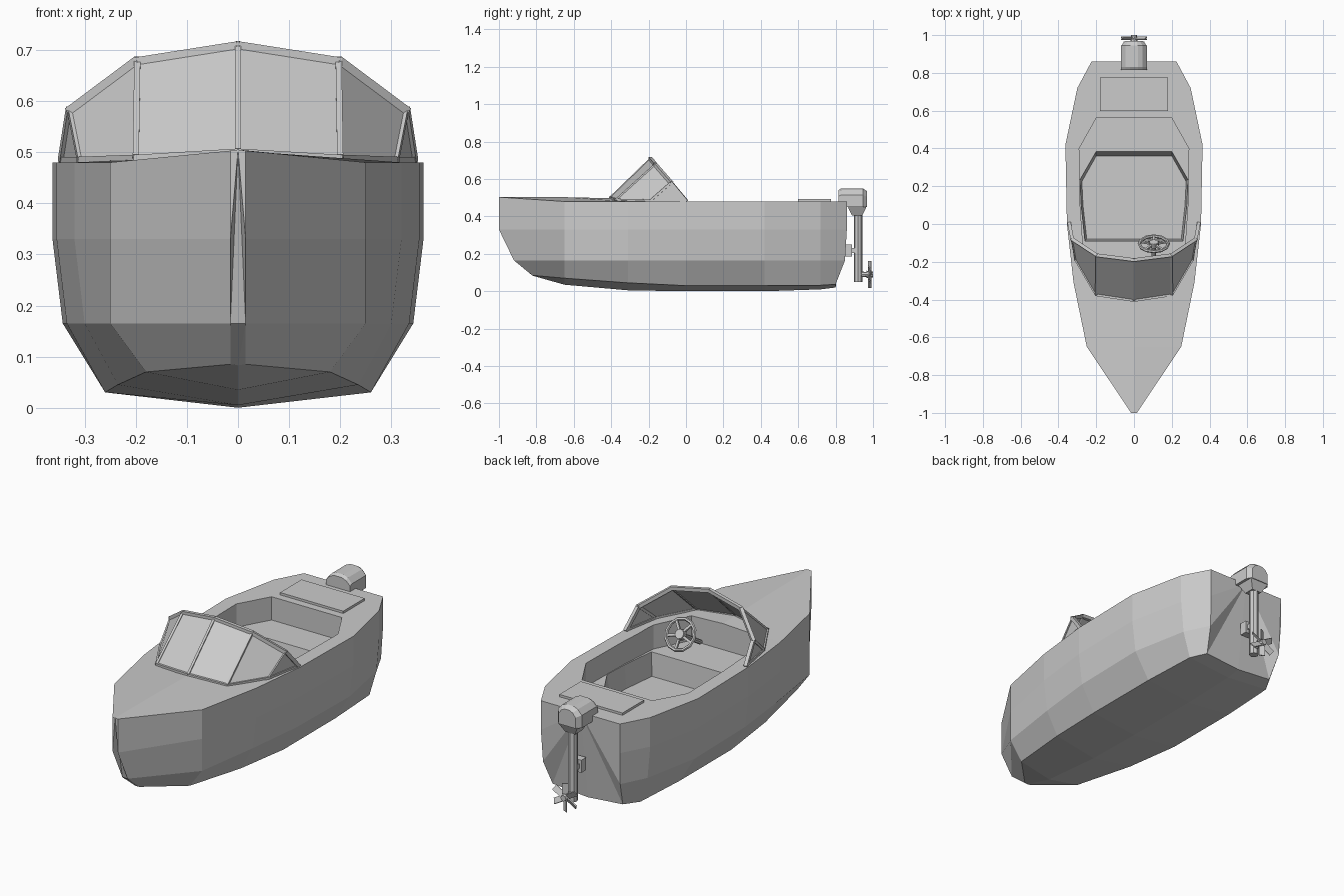
import bpy, bmesh, math
from mathutils import Vector, Matrix

scene = bpy.context.scene
if "Cube" in scene.objects:
    bpy.data.objects.remove(scene.objects["Cube"], do_unlink=True)

grey = bpy.data.materials.new("plain grey")
grey.use_nodes = True
colour = (0.6, 0.6, 0.6, 1)
grey.diffuse_color = colour
grey.node_tree.nodes["Principled BSDF"].inputs["Base Color"].default_value = colour


def finish(name, bm):
    bmesh.ops.recalc_face_normals(bm, faces=bm.faces)
    mesh = bpy.data.meshes.new(name)
    bm.to_mesh(mesh)
    bm.free()
    mesh.materials.append(grey)
    ob = bpy.data.objects.new(name, mesh)
    scene.collection.objects.link(ob)
    return ob


def loft(bm, rings):
    """Skin closed rings of points and cap both ends."""
    loops = [[bm.verts.new(p) for p in r] for r in rings]
    for a, b in zip(loops, loops[1:]):
        for i in range(len(a)):
            j = (i + 1) % len(a)
            bm.faces.new((a[i], a[j], b[j], b[i]))
    bm.faces.new(loops[0])
    bm.faces.new(loops[-1])


def box(bm, size, centre, rot=Matrix()):
    m = Matrix.Translation(centre) @ rot @ Matrix.Diagonal((*size, 1))
    bmesh.ops.create_cube(bm, size=1, matrix=m)


def bar(bm, p, q, thick):
    p, q = Vector(p), Vector(q)
    d = q - p
    box(bm, (thick, thick, d.length + thick / 2), (p + q) / 2,
        d.to_track_quat('Z', 'Y').to_matrix().to_4x4())


def tube(bm, p, q, r1, r2, sides):
    p, q = Vector(p), Vector(q)
    d = q - p
    m = Matrix.Translation((p + q) / 2) @ d.to_track_quat('Z', 'Y').to_matrix().to_4x4()
    bmesh.ops.create_cone(bm, cap_ends=True, segments=sides, radius1=r1,
                          radius2=r2, depth=d.length, matrix=m)


def mirrored(half):
    return half + [(-x, y) for x, y in reversed(half)]


# Hull: each station is deck, low and chine half width, chine and keel height,
# deck edge and deck centre height, then fore-aft shift of low and chine points
stations = [
    (-1.0, .015, .015, .015, .085, .083, .503, .505, .08, .18),
    (-.65, .25, .25, .18, .07, .035, .48, .503, 0, 0),
    (-.31, .32, .30, .235, .045, .005, .48, .495, 0, 0),
    (0, .355, .335, .26, .03, 0, .48, .48, 0, 0),
    (.42, .363, .343, .26, .03, 0, .48, .48, 0, 0),
    (.72, .30, .285, .245, .032, .01, .48, .48, 0, 0),
    (.86, .225, .22, .20, .037, .02, .48, .48, -.01, -.06),
]
rings = []
for y, w, lw, cw, cz, kz, ez, mz, ls, cs in stations:
    side = [(w, y, ez), (w, y, .33), (lw, y + ls, .165), (cw, y + cs, cz)]
    rings.append([(0, y, mz)] + side + [(0, y + cs, kz)]
                 + [(-x, b, c) for x, b, c in reversed(side)])
bm = bmesh.new()
loft(bm, rings)
bmesh.ops.triangulate(bm, faces=[f for f in bm.faces if len(f.verts) > 4])
hull = finish("hull", bm)

# Cockpit: wide upper opening with seat ledges, then a sunken foot well
opening = mirrored([(.2, .56), (.29, .40), (.285, .1), (.27, -.12), (.18, -.30)])
well_top = mirrored([(.2, .385), (.286, .235), (.28, .1), (.26, -.09)])
well_floor = mirrored([(.2, .36), (.276, .225), (.27, .1), (.25, -.08)])
cutters = []
for name, layers in (("opening_cutter", [(opening, .36), (opening, .7)]),
                     ("well_cutter", [(well_floor, .24), (well_top, .365)])):
    bm = bmesh.new()
    loft(bm, [[(x, y, z) for x, y in pts] for pts, z in layers])
    cutter = finish(name, bm)
    cutter.hide_render = True
    mod = hull.modifiers.new(name, 'BOOLEAN')
    mod.operation, mod.solver, mod.object = 'DIFFERENCE', 'EXACT', cutter
    cutters.append(cutter)
cut = bpy.data.meshes.new_from_object(
    hull.evaluated_get(bpy.context.evaluated_depsgraph_get()))
hull.modifiers.clear()
hull.data = cut
for c in cutters:
    bpy.data.objects.remove(c, do_unlink=True)

# Rear deck hatch
bm = bmesh.new()
box(bm, (.36, .175, .016), (0, .687, .484))
finish("rear_hatch", bm)

# Windscreen: panes between a base line on the deck and a raked top line
top = [(0, -.19, .708), (.197, -.165, .677), (.327, -.08, .58), (.342, 0, .484)]
base = [(0, -.405, .50), (.2, -.375, .488), (.308, -.19, .484), (.342, 0, .484)]
panes, frame = bmesh.new(), bmesh.new()
for s in (1, -1):
    t, b = ([(s * x, y, z) for x, y, z in line] for line in (top, base))
    for i in range(3):
        pts = [b[i], b[i + 1], t[i + 1], t[i]]
        panes.faces.new([panes.verts.new(p) for p in (pts if i < 2 else [pts[0], pts[1], pts[3]])])
        bar(frame, t[i], t[i + 1], .018)
        bar(frame, b[i], b[i + 1], .014)
        if i or s > 0:
            bar(frame, b[i], t[i], .012)
glass = finish("windscreen_panes", panes)
thick = glass.modifiers.new("thickness", 'SOLIDIFY')
thick.thickness, thick.offset = .004, 0
finish("windscreen_frame", frame)

# Steering wheel: rim, spokes, hub and column in a tilted plane
bm = bmesh.new()
segs, rim_r = 12, .077
loops = []
for i in range(segs):
    a = math.tau * i / segs
    loops.append([bm.verts.new(((rim_r + .009 * math.cos(c)) * math.cos(a),
                                (rim_r + .009 * math.cos(c)) * math.sin(a), .009 * math.sin(c)))
                  for c in (math.tau * k / 6 for k in range(6))])
for i in range(segs):
    p, q = loops[i], loops[(i + 1) % segs]
    for k in range(6):
        bm.faces.new((p[k], p[k - 1], q[k - 1], q[k]))
for i in range(5):
    a = math.tau * i / 5 + math.pi / 2
    bar(bm, (0, 0, 0), (rim_r * math.cos(a), rim_r * math.sin(a), 0), .012)
tube(bm, (0, 0, -.012), (0, 0, .012), .028, .024, 10)
tube(bm, (0, 0, -.19), (0, 0, 0), .012, .012, 8)
bm.transform(Matrix.Translation((.105, -.105, .485)) @ Matrix.Rotation(math.radians(-58), 4, 'X'))
finish("steering_wheel", bm)

# Outboard motor: arched cowl tapering into the leg
arch = mirrored([(.068, .45), (.068, .515), (.045, .54), (.02, .55)])
bm = bmesh.new()
loft(bm, [[(x * k, y, .45 + (z - .45) * h) for x, z in arch]
          for y, k, h in ((.815, 1, .9), (.83, 1, 1), (.945, 1, 1), (.968, .7, .85))])
loft(bm, [[(sx * w, .915 + sy * d, z) for sx, sy in ((1, 1), (-1, 1), (-1, -1), (1, -1))]
          for z, w, d in ((.405, .028, .028), (.452, .055, .05))])
finish("motor_cowl", bm)

bm = bmesh.new()
tube(bm, (0, .92, .05), (0, .92, .42), .023, .023, 8)
tube(bm, (0, .91, .09), (0, .985, .09), .017, .012, 8)
finish("motor_leg", bm)

bm = bmesh.new()
box(bm, (.05, .04, .065), (0, .868, .218))
box(bm, (.03, .05, .025), (0, .89, .218))
box(bm, (.09, .06, .02), (0, .85, .472))
finish("motor_bracket", bm)

# Propeller: twisted blades around a hub
bm = bmesh.new()
tube(bm, (0, .965, .09), (0, 1, .09), .02, .015, 8)
for i in range(6):
    spin = Matrix.Translation((0, .983, .09)) @ Matrix.Rotation(math.tau * i / 6, 4, 'Y')
    box(bm, (.03, .006, .055), spin @ Vector((0, 0, .044)),
        spin.to_3x3().to_4x4() @ Matrix.Rotation(math.radians(30), 4, 'Z'))
finish("propeller", bm)
